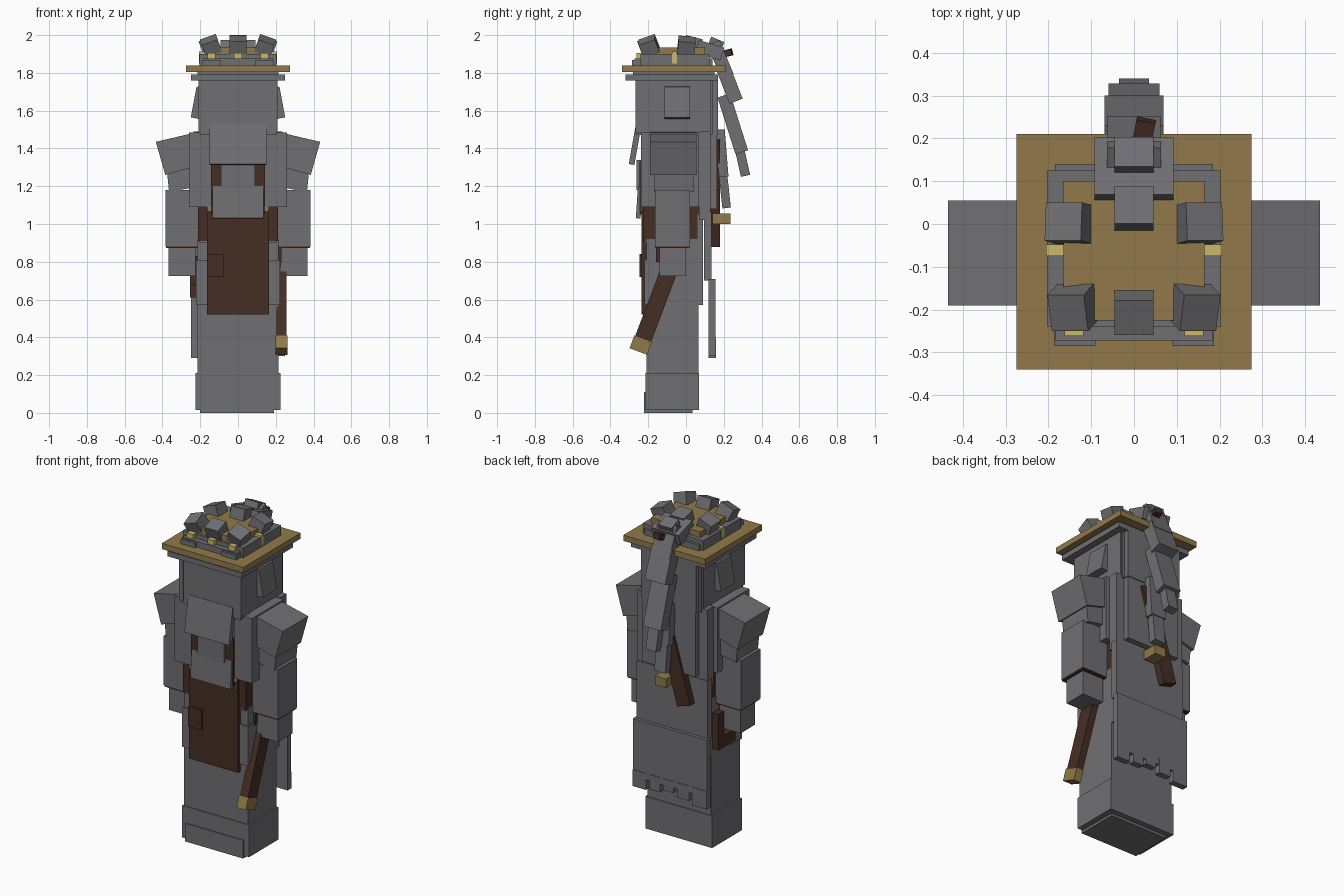
import bpy, bmesh, math
from mathutils import Vector, Matrix, Euler

if "Cube" in bpy.data.objects:
    bpy.data.objects.remove(bpy.data.objects["Cube"])


def material(name, r, g, b):
    m = bpy.data.materials.new(name)
    m.use_nodes = True
    m.diffuse_color = (r, g, b, 1)
    m.node_tree.nodes["Principled BSDF"].inputs["Base Color"].default_value = (r, g, b, 1)
    return m


GREY = material("stone grey", 0.162, 0.162, 0.173)
GOLD = material("dull gold", 0.285, 0.195, 0.070)
BROWN = material("dark brown", 0.060, 0.027, 0.018)
YELLOW = material("pale yellow", 0.60, 0.48, 0.15)


def finish(name, bm, mat):
    bmesh.ops.recalc_face_normals(bm, faces=bm.faces)
    me = bpy.data.meshes.new(name)
    bm.to_mesh(me)
    bm.free()
    me.materials.append(mat)
    ob = bpy.data.objects.new(name, me)
    bpy.context.collection.objects.link(ob)
    return ob


def tilted(name, centre, size, rot=(0, 0, 0), mat=GREY):
    """Box given by centre, size and rotation."""
    bm = bmesh.new()
    turn = Euler(rot).to_matrix().to_4x4()
    bmesh.ops.create_cube(bm, size=1, matrix=Matrix.Translation(centre) @ turn @ Matrix.Diagonal((*size, 1)))
    return finish(name, bm, mat)


def box(name, x, y, z, mat=GREY):
    """Upright box given by its ranges."""
    return tilted(name, [(a + b) / 2 for a, b in (x, y, z)],
                  [abs(b - a) for a, b in (x, y, z)], mat=mat)


def pair(name, x, y, z, mat=GREY):
    """The same box on both sides."""
    box("left_" + name, x, y, z, mat)
    box("right_" + name, (-x[0], -x[1]), y, z, mat)


def bar(name, start, end, width, depth, mat=GREY):
    """Box running from start to end, tilted in the yz or the xz plane."""
    a, b = Vector(start), Vector(end)
    d = a - b
    rot = (math.atan2(-d.y, d.z), 0, 0) if abs(d.y) > abs(d.x) else (0, math.atan2(d.x, d.z), 0)
    return tilted(name, (a + b) / 2, (width, depth, d.length), rot, mat)


def prism(name, profile, y0, y1, mat=GREY):
    """Extrude an xz profile along y."""
    bm = bmesh.new()
    f = bm.faces.new([bm.verts.new((x, y0, z)) for x, z in profile])
    ext = bmesh.ops.extrude_face_region(bm, geom=[f])["geom"]
    bmesh.ops.translate(bm, vec=(0, y1 - y0, 0), verts=[v for v in ext if isinstance(v, bmesh.types.BMVert)])
    return finish(name, bm, mat)


# Robe and torso
box("foot_plate", (-0.20, 0.19), (-0.222, 0.035), (0, 0.11))
box("robe_hem", (-0.225, 0.225), (-0.215, 0.07), (0.015, 0.21))
box("robe", (-0.215, 0.215), (-0.21, 0.065), (0.2, 0.92))
box("torso", (-0.205, 0.205), (-0.22, 0.075), (0.9, 1.5))
box("belt", (-0.212, 0.212), (-0.226, 0.068), (0.91, 1.09), BROWN)
pair("lapel", (0.14, 0.26), (-0.238, 0.07), (1.09, 1.485))
pair("skirt_panel", (0.16, 0.222), (-0.22, -0.12), (0.57, 0.81))
box("back_skirt", (-0.215, 0.215), (0.06, 0.09), (0.57, 1.05))

# Apron, pouch and straps
box("apron", (-0.165, 0.165), (-0.235, -0.2), (0.52, 1.09), BROWN)
box("apron_pouch", (-0.165, -0.075), (-0.245, -0.22), (0.72, 0.84), BROWN)
pair("strap", (0.08, 0.142), (-0.247, -0.21), (1.05, 1.33), BROWN)
pair("strap_stud", (0.142, 0.162), (-0.242, -0.23), (1.07, 1.095), GOLD)

# Scarf hanging under the face
bar("upper_scarf", (0, -0.25, 1.53), (0, -0.288, 1.315), 0.30, 0.03)
box("middle_scarf", (-0.09, 0.09), (-0.262, -0.22), (1.18, 1.34))
bar("lower_scarf", (0, -0.242, 1.20), (0, -0.253, 1.03), 0.27, 0.025)

# Cape with a ragged lower edge
box("cape_top", (-0.235, 0.235), (0.07, 0.13), (1.02, 1.49))
box("cape_middle", (-0.24, 0.24), (0.095, 0.135), (0.70, 1.06))
box("cape_bottom", (-0.25, 0.25), (0.12, 0.155), (0.36, 0.71))
for i, (x, w, low) in enumerate([(-0.2, 0.10, 0.29), (-0.09, 0.08, 0.31), (0.01, 0.07, 0.33),
                                 (0.1, 0.07, 0.31), (0.205, 0.09, 0.30)]):
    box(f"cape_fringe_{i + 1}", (x - w / 2, x + w / 2), (0.12, 0.158), (low, 0.40))
box("back_panel", (-0.18, 0.18), (0.11, 0.165), (1.08, 1.50))

# Arms with flared shoulders
for side, s in (("left", 1), ("right", -1)):
    prism(side + "_shoulder", [(s * x, z) for x, z in
          [(0.435, 1.435), (0.2, 1.49), (0.2, 1.31), (0.26, 1.295), (0.385, 1.26)]], -0.19, 0.055)
    prism(side + "_upper_arm", [(s * x, z) for x, z in
          [(0.375, 1.27), (0.2, 1.31), (0.2, 1.20), (0.365, 1.17)]], -0.17, 0.04)
pair("sleeve", (0.2, 0.385), (-0.165, 0.02), (0.88, 1.18))
pair("sleeve_lining", (0.205, 0.382), (-0.163, 0.018), (0.872, 0.88), BROWN)
pair("hand", (0.225, 0.368), (-0.14, 0.0), (0.725, 0.875))

# Head, ear flaps and hair
box("head", (-0.20, 0.20), (-0.262, 0.14), (1.47, 1.78))
pair("side_hair", (0.183, 0.208), (-0.268, 0.13), (1.485, 1.765))
box("back_hair", (-0.185, 0.185), (0.13, 0.17), (1.47, 1.79))
for side, s in (("left", 1), ("right", -1)):
    prism(side + "_ear_flap", [(s * x, z) for x, z in
          [(0.2, 1.73), (0.22, 1.725), (0.25, 1.565), (0.2, 1.555)]], -0.115, 0.02)
box("hat_lining", (-0.25, 0.25), (-0.32, 0.17), (1.76, 1.792))
box("hat_band", (-0.215, 0.215), (-0.28, 0.15), (1.79, 1.81))

# Hat
box("hat_brim", (-0.275, 0.275), (-0.34, 0.21), (1.805, 1.84), GOLD)
box("crown_base", (-0.185, 0.185), (-0.272, 0.14), (1.83, 1.875))
box("crown", (-0.203, 0.203), (-0.24, 0.125), (1.83, 1.90))
box("crown_top", (-0.165, 0.165), (-0.225, 0.10), (1.89, 1.935), GOLD)
pair("front_ridge", (0.09, 0.187), (-0.285, -0.23), (1.83, 1.868))
for i, x in enumerate((-0.14, 0, 0.14)):
    box(f"front_clip_{i + 1}", (x - 0.022, x + 0.022), (-0.262, -0.23), (1.86, 1.905), YELLOW)
pair("side_clip", (0.165, 0.206), (-0.075, -0.048), (1.85, 1.912), YELLOW)

# Blocks around the crown, leaning outwards
for s, side in ((1, "left"), (-1, "right")):
    tilted(side + "_front_block", (s * 0.143, -0.195, 1.943), (0.09, 0.09, 0.075), (0.36, s * 0.34, 0))
    tilted(side + "_back_block", (s * 0.152, 0.002, 1.943), (0.09, 0.09, 0.075), (-0.1, s * 0.36, 0))
tilted("middle_front_block", (0, -0.205, 1.945), (0.092, 0.085, 0.08), (0.36, 0, 0))
tilted("middle_back_block", (0, 0.035, 1.95), (0.092, 0.09, 0.08), (-0.25, 0, 0))

# Topknot, hairpin and ponytail
tilted("topknot", (0, 0.125, 1.92), (0.185, 0.14, 0.07), (-0.3, 0, 0))
tilted("topknot_crest", (0, 0.155, 1.945), (0.09, 0.075, 0.07), (-0.4, 0, 0))
tilted("hairpin", (0.02, 0.20, 1.90), (0.045, 0.09, 0.035), (0.25, 0, -0.2), BROWN)
bar("ponytail_root", (0, 0.145, 1.96), (0, 0.22, 1.78), 0.125, 0.07)
bar("ponytail_upper", (0, 0.195, 1.83), (0, 0.265, 1.65), 0.138, 0.075)
bar("ponytail_middle", (0, 0.20, 1.68), (0, 0.295, 1.38), 0.12, 0.07)
bar("ponytail_tip", (0, 0.285, 1.39), (0, 0.315, 1.255), 0.07, 0.05)
bar("braid_upper", (0.01, 0.18, 1.50), (0.01, 0.20, 1.25), 0.10, 0.05)
bar("braid_lower", (0.01, 0.195, 1.27), (0.01, 0.215, 1.085), 0.075, 0.045)

# Scabbard slung across the back
bar("back_scabbard", (0.05, 0.15, 1.45), (-0.11, 0.15, 0.89), 0.09, 0.06, BROWN)
box("braid_clasp", (-0.03, 0.045), (0.14, 0.235), (1.0, 1.055), GOLD)

# Rod in the left hand, and hook on the right hip
bar("rod", (0.23, -0.08, 0.78), (0.23, -0.235, 0.37), 0.052, 0.09, BROWN)
bar("rod_tip", (0.23, -0.227, 0.392), (0.23, -0.252, 0.325), 0.062, 0.1, GOLD)
box("hip_hook_stem", (-0.255, -0.205), (0.0, 0.05), (0.61, 0.83), BROWN)
box("hip_hook_foot", (-0.255, -0.205), (-0.11, 0.05), (0.61, 0.68), BROWN)
box("left_hip_tab", (0.2, 0.23), (-0.16, -0.08), (0.80, 0.9), BROWN)
